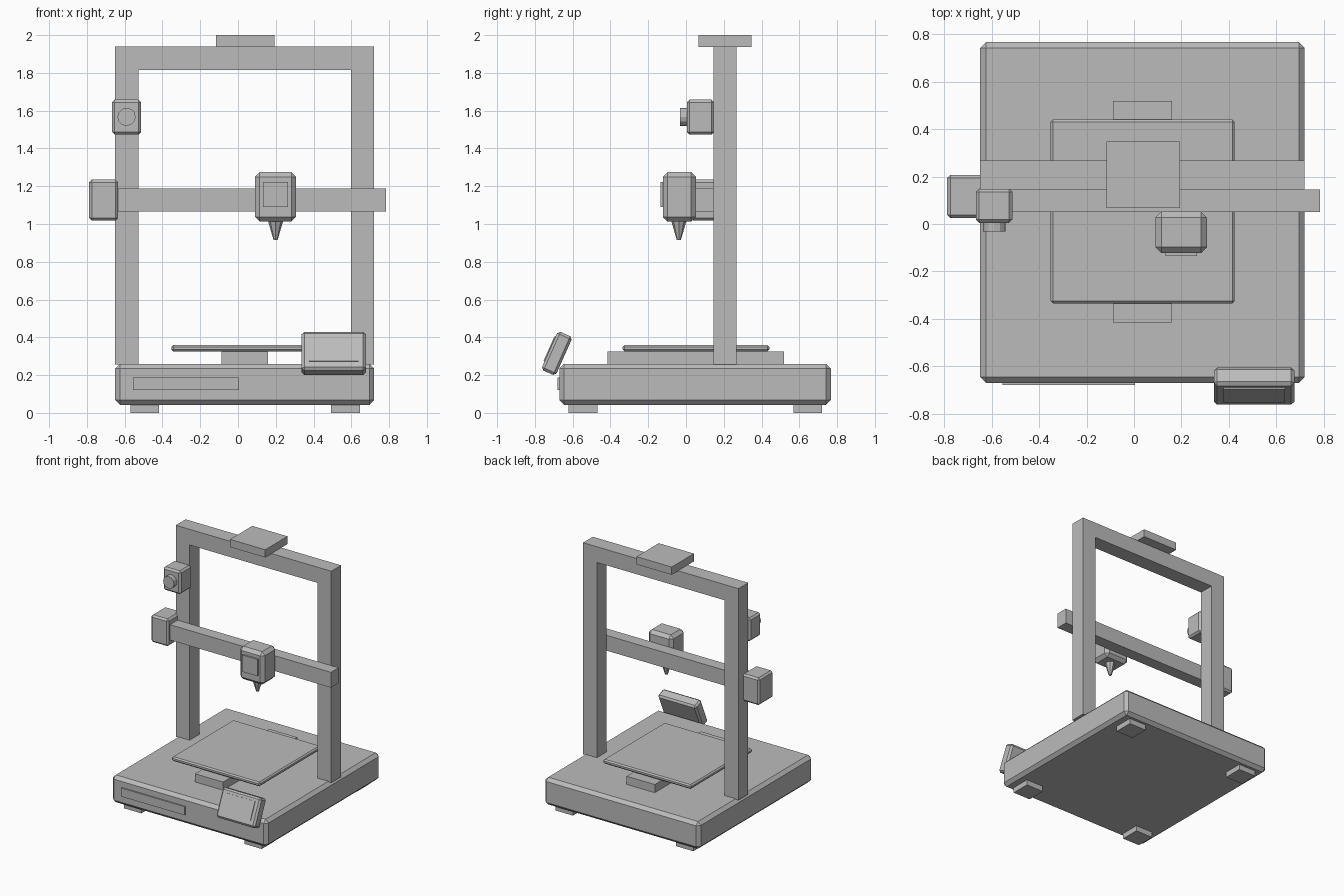
import bpy
import bmesh
import math
from mathutils import Matrix, Vector

cube = bpy.data.objects.get("Cube")
if cube:
    bpy.data.objects.remove(cube, do_unlink=True)

grey = bpy.data.materials.new("plain grey")
grey.use_nodes = True
tone = (0.5, 0.5, 0.5, 1)
grey.diffuse_color = tone
grey.node_tree.nodes["Principled BSDF"].inputs["Base Color"].default_value = tone


def finish(name, bm, bevel=0):
    """Turn a bmesh into a named object, with chamfered edges if asked."""
    bmesh.ops.recalc_face_normals(bm, faces=bm.faces)
    mesh = bpy.data.meshes.new(name)
    bm.to_mesh(mesh)
    bm.free()
    mesh.materials.append(grey)
    obj = bpy.data.objects.new(name, mesh)
    bpy.context.scene.collection.objects.link(obj)
    if bevel:
        mod = obj.modifiers.new("chamfer", "BEVEL")
        mod.width = bevel
        mod.segments = 1
    return obj


def box(name, x, y, z, bevel=0):
    """Box from its (low, high) range on each axis."""
    bm = bmesh.new()
    bmesh.ops.create_cube(bm, size=1)
    for v in bm.verts:
        v.co = Vector([(a + b) / 2 + c * (b - a) for (a, b), c in zip((x, y, z), v.co)])
    return finish(name, bm, bevel)


def cone(name, sides, r1, r2, depth, centre, turn=0):
    bm = bmesh.new()
    bmesh.ops.create_cone(bm, cap_ends=True, segments=sides, radius1=r1, radius2=r2, depth=depth)
    bm.transform(Matrix.Translation(centre) @ Matrix.Rotation(turn, 4, "X"))
    return finish(name, bm)


# Base, feet and front slot cover
box("base", (-0.65, 0.72), (-0.67, 0.767), (0.043, 0.26), 0.025)
for side, x in (("right", -0.57), ("left", 0.492)):
    for end, y in (("front", -0.622), ("back", 0.568)):
        box(f"{end}_{side}_foot", (x, x + 0.153), (y, y + 0.153), (0, 0.045))
box("front_slot_cover", (-0.555, 0.005), (-0.68, -0.66), (0.12, 0.188))

# Bed and its carriage rail
box("bed_rail", (-0.088, 0.16), (-0.416, 0.518), (0.25, 0.325))
box("bed_plate", (-0.352, 0.425), (-0.335, 0.441), (0.325, 0.359), 0.01)

# Upright gantry frame as one extruded arch
arch = [(-0.65, 0.255), (-0.65, 1.94), (0.72, 1.94), (0.72, 0.255),
        (0.597, 0.255), (0.597, 1.815), (-0.528, 1.815), (-0.528, 0.255)]
bm = bmesh.new()
face = bm.faces.new([bm.verts.new((x, 0.145, z)) for x, z in arch])
new = bmesh.ops.extrude_face_region(bm, geom=[face])["geom"]
bmesh.ops.translate(bm, vec=(0, 0.123, 0), verts=[g for g in new if isinstance(g, bmesh.types.BMVert)])
finish("gantry_frame", bm)
box("top_block", (-0.117, 0.193), (0.067, 0.347), (1.938, 2.0))

# Cross beam with its motor
box("cross_beam", (-0.7, 0.784), (0.05, 0.146), (1.066, 1.188))
box("beam_motor", (-0.788, -0.635), (0.025, 0.207), (1.018, 1.235), 0.014)

# Feeder and knob on the right post
box("feeder", (-0.667, -0.513), (0.005, 0.15), (1.473, 1.658), 0.014)
cone("feeder_knob", 12, 0.048, 0.048, 0.045, (-0.59, -0.009, 1.567), math.pi / 2)

# Print head, cover plate and nozzle
box("print_head", (0.09, 0.307), (-0.123, 0.052), (1.013, 1.275), 0.025)
box("head_cover", (0.132, 0.266), (-0.136, -0.12), (1.09, 1.223))
cone("nozzle", 8, 0.011, 0.04, 0.1, (0.199, -0.038, 0.966))

# Control screen, leaning back
lean = Matrix.Translation((0.507, -0.684, 0.315)) @ Matrix.Rotation(math.radians(-24), 4, "X")
body = box("screen_body", (-0.17, 0.17), (-0.042, 0.042), (-0.112, 0.112), 0.014)
glass = box("screen_plate", (-0.13, 0.13), (-0.048, -0.04), (-0.066, 0.078))
for part in (body, glass):
    part.matrix_world = lean
